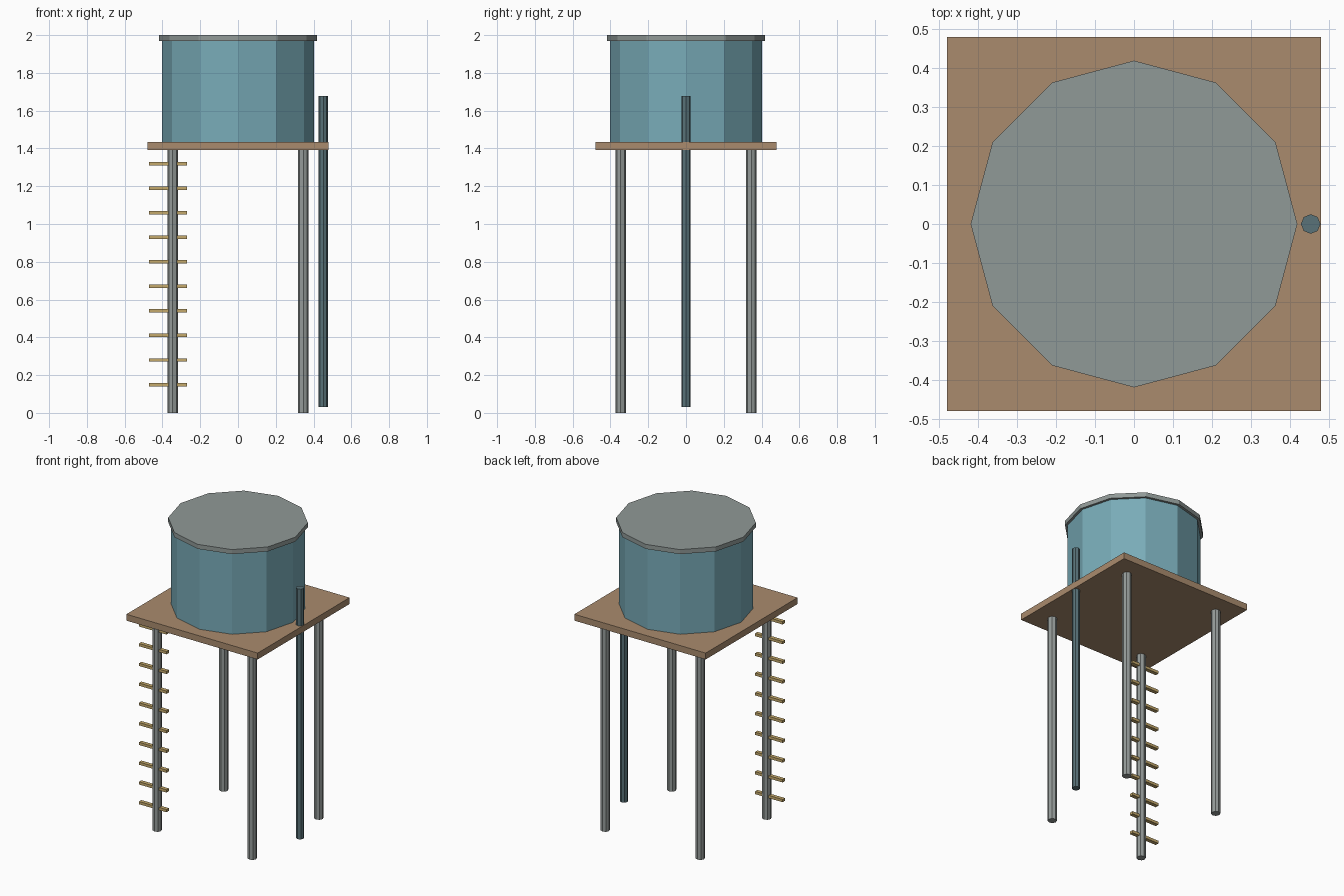
import bpy

default = bpy.data.objects.get("Cube")
if default:
    bpy.data.objects.remove(default, do_unlink=True)


def material(name, rgb):
    m = bpy.data.materials.new(name)
    m.use_nodes = True
    colour = (*rgb, 1)
    m.diffuse_color = colour
    m.node_tree.nodes["Principled BSDF"].inputs["Base Color"].default_value = colour
    return m


def finish(name, mat):
    obj = bpy.context.object
    obj.name = obj.data.name = name
    obj.data.materials.append(mat)
    return obj


def cylinder(name, mat, sides, radius, x, y, bottom, top):
    bpy.ops.mesh.primitive_cylinder_add(
        vertices=sides, radius=radius, depth=top - bottom,
        location=(x, y, (bottom + top) / 2))
    return finish(name, mat)


def box(name, mat, size, centre):
    bpy.ops.mesh.primitive_cube_add(size=1, location=centre)
    obj = finish(name, mat)
    obj.scale = size
    bpy.ops.object.transform_apply(location=False, rotation=False, scale=True)
    return obj


steel = material("grey steel", (0.30, 0.33, 0.32))
lid_grey = material("lid grey", (0.28, 0.32, 0.31))
tank_blue = material("tank blue", (0.19, 0.41, 0.48))
wood = material("brown wood", (0.40, 0.26, 0.155))
pipe_blue = material("dark pipe", (0.10, 0.17, 0.19))
rung_yellow = material("rung yellow", (0.56, 0.40, 0.15))

DECK_BOTTOM, DECK_TOP, LID_BOTTOM = 1.393, 1.435, 1.97
LEG = 0.346

# Legs
for side, x in (("right", -LEG), ("left", LEG)):
    for end, y in (("front", -LEG), ("back", LEG)):
        cylinder(f"{end}_{side}_leg", steel, 8, 0.028, x, y, 0, DECK_BOTTOM)

# Deck, tank and lid
box("deck", wood, (0.956, 0.956, DECK_TOP - DECK_BOTTOM),
    (0, 0, (DECK_BOTTOM + DECK_TOP) / 2))
cylinder("tank", tank_blue, 12, 0.402, 0, 0, DECK_TOP, LID_BOTTOM)
cylinder("lid", lid_grey, 12, 0.418, 0, 0, LID_BOTTOM, 2)

# Outlet pipe through the deck edge
cylinder("pipe", pipe_blue, 8, 0.025, 0.452, 0, 0.03, 1.677)

# Ladder rungs across the front right leg
for i in range(10):
    box(f"rung_{i + 1}", rung_yellow, (0.2, 0.025, 0.018),
        (-0.37, -LEG, 0.15 + 0.13 * i))
